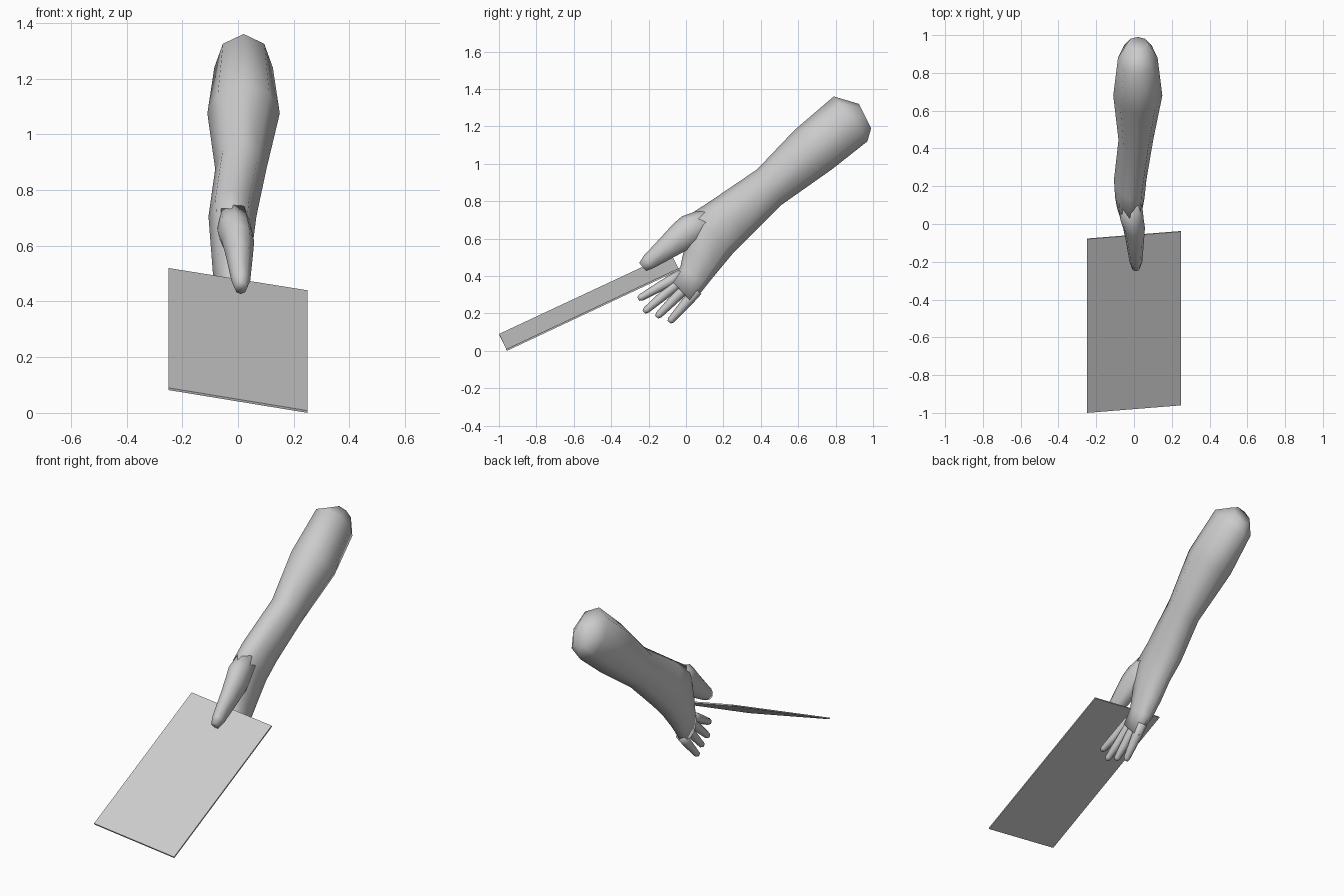
import bpy, bmesh
from math import cos, sin, pi
from mathutils import Vector

if "Cube" in bpy.data.objects:
    bpy.data.objects.remove(bpy.data.objects["Cube"])


def finish(name, bm, smooth=True):
    bmesh.ops.recalc_face_normals(bm, faces=bm.faces)
    me = bpy.data.meshes.new(name)
    bm.to_mesh(me)
    bm.free()
    ob = bpy.data.objects.new(name, me)
    bpy.context.collection.objects.link(ob)
    for p in me.polygons:
        p.use_smooth = smooth
    return ob


def loft(name, rings, sides=8):
    """Skin rings given as (top y, top z, bottom y, bottom z, centre x, half width)."""
    bm = bmesh.new()
    loops = []
    for ty, tz, by, bz, cx, hw in rings:
        top, bot = Vector((cx, ty, tz)), Vector((cx, by, bz))
        mid, half = (top + bot) / 2, (top - bot) / 2
        loops.append([bm.verts.new(mid + half * cos(2 * pi * i / sides)
                                   + Vector((hw * sin(2 * pi * i / sides), 0, 0)))
                      for i in range(sides)])
    for a, b in zip(loops, loops[1:]):
        for i in range(sides):
            j = (i + 1) % sides
            bm.faces.new((a[i], a[j], b[j], b[i]))
    bm.faces.new(loops[0])
    bm.faces.new(loops[-1])
    return finish(name, bm)


def digit(name, path, sides=8):
    """Tapered finger along (x, y, z, in-plane radius, half width) points."""
    rings = []
    for k, (x, y, z, r, hw) in enumerate(path):
        a, b = path[max(k - 1, 0)], path[min(k + 1, len(path) - 1)]
        d = Vector((b[1] - a[1], b[2] - a[2])).normalized()
        n = Vector((d.y, -d.x)) * r
        rings.append((y + n.x, z + n.y, y - n.x, z - n.y, x, hw))
    return loft(name, rings, sides)


# Forearm and palm, from the rounded elbow end to the knuckles
loft("forearm_and_palm", [
    (0.925, 1.32, 0.99, 1.19, 0.02, 0.055),
    (0.79, 1.36, 0.97, 1.12, 0.02, 0.105),
    (0.58, 1.18, 0.78, 0.97, 0.02, 0.13),
    (0.38, 0.97, 0.51, 0.78, 0.01, 0.092),
    (0.13, 0.80, 0.34, 0.61, -0.02, 0.086),
    (0.03, 0.735, 0.25, 0.52, -0.022, 0.078),
    (-0.005, 0.57, 0.175, 0.43, -0.022, 0.068),
    (-0.03, 0.45, 0.11, 0.35, -0.018, 0.055),
    (-0.085, 0.385, 0.035, 0.255, -0.005, 0.03),
])

# Thumb pressing on top of the sheet
digit("thumb", [
    (-0.02, 0.13, 0.70, 0.07, 0.06),
    (-0.01, 0.02, 0.645, 0.085, 0.062),
    (0.0, -0.02, 0.615, 0.08, 0.058),
    (0.005, -0.09, 0.56, 0.065, 0.048),
    (0.01, -0.20, 0.475, 0.042, 0.034),
    (0.01, -0.232, 0.448, 0.028, 0.022),
])

# Four fingers under the sheet: base y, base z, tip y, tip z, tip x
fingers = [(-0.065, 0.385, -0.255, 0.277, 0.02),
           (-0.045, 0.36, -0.225, 0.207, 0.01),
           (-0.01, 0.33, -0.157, 0.18, 0.0),
           (0.03, 0.29, -0.09, 0.153, -0.015)]
for n, (by, bz, ty, tz, tx) in enumerate(fingers, 1):
    def at(t, r, hw):
        return (-0.01 + (tx + 0.01) * t, by + (ty - by) * t, bz + (tz - bz) * t, r, hw)
    digit(f"finger_{n}", [at(-0.25, 0.03, 0.03), at(0.15, 0.029, 0.028),
                          at(0.55, 0.024, 0.023), at(0.92, 0.019, 0.018),
                          at(1.0, 0.011, 0.011)], 6)

# Thin sheet held between thumb and fingers
bm = bmesh.new()
corners = [(-0.25, -1.0, 0.09), (0.25, -0.96, 0.008),
           (0.25, -0.04, 0.44), (-0.25, -0.08, 0.52)]
face = bm.faces.new([bm.verts.new(c) for c in corners])
ext = bmesh.ops.extrude_face_region(bm, geom=[face], use_keep_orig=True)
for v in ext["geom"]:
    if isinstance(v, bmesh.types.BMVert):
        v.co += Vector((0, 0.003, -0.008))
finish("sheet", bm, smooth=False)
